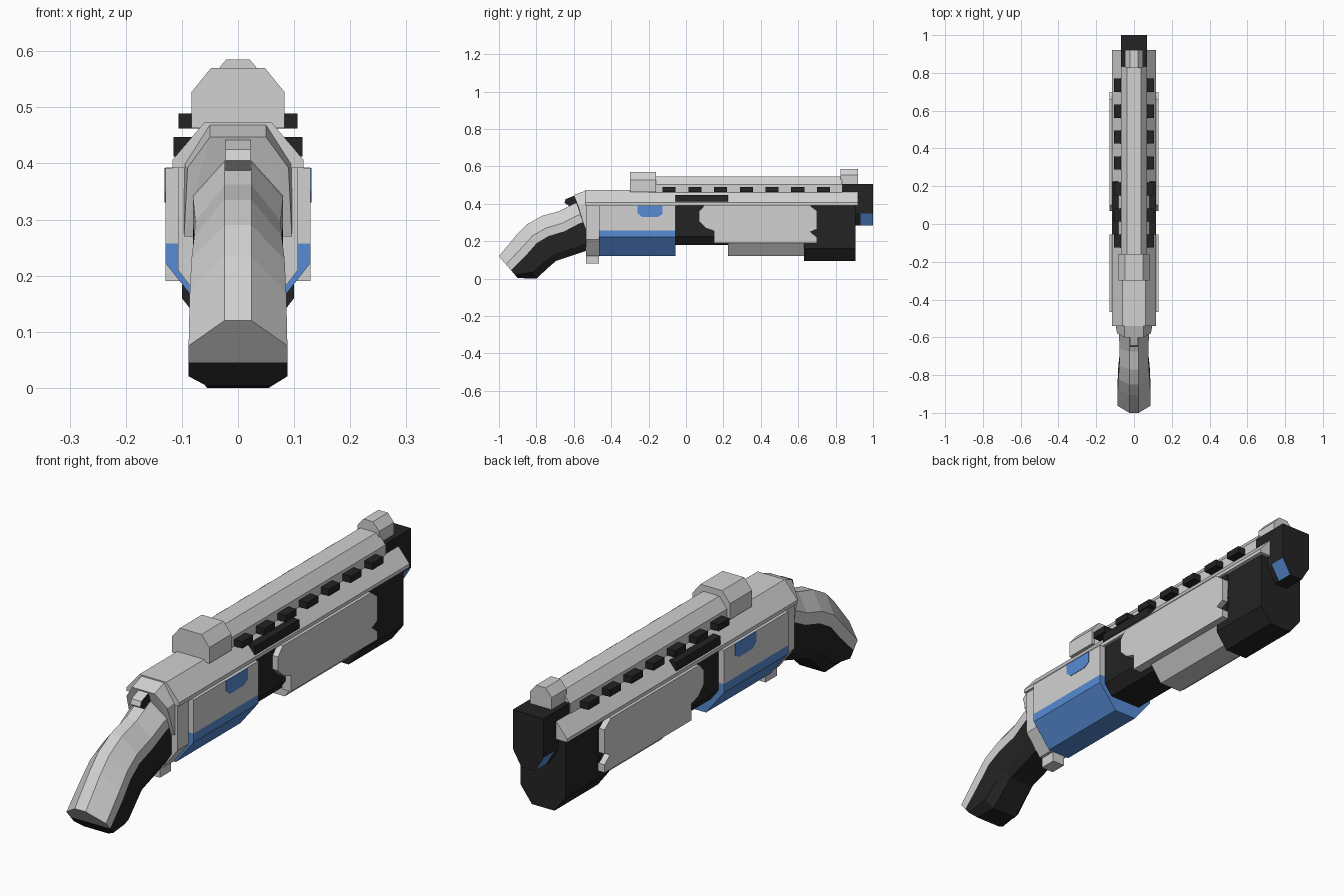
import bpy, bmesh

if "Cube" in bpy.data.objects:
    bpy.data.objects.remove(bpy.data.objects["Cube"])


def material(name, rgb):
    m = bpy.data.materials.new(name)
    m.diffuse_color = (*rgb, 1)
    m.use_nodes = True
    m.node_tree.nodes["Principled BSDF"].inputs["Base Color"].default_value = m.diffuse_color
    return m


GREY = material("light grey", (0.64, 0.64, 0.64))
BLACK = material("soft black", (0.017, 0.017, 0.017))
BLUE = material("blue", (0.095, 0.26, 0.66))


def finish(name, bm, mats, rule=None):
    bmesh.ops.recalc_face_normals(bm, faces=bm.faces)
    bm.normal_update()
    if rule:
        for f in bm.faces:
            f.material_index = rule(f)
    me = bpy.data.meshes.new(name)
    bm.to_mesh(me)
    bm.free()
    for m in mats:
        me.materials.append(m)
    ob = bpy.data.objects.new(name, me)
    bpy.context.collection.objects.link(ob)
    return ob


def extrude(name, pts, vec, mats, rule=None):
    """Extrude a flat polygon of 3D points along vec."""
    bm = bmesh.new()
    face = bm.faces.new([bm.verts.new(p) for p in pts])
    new = bmesh.ops.extrude_face_region(bm, geom=[face])["geom"]
    bmesh.ops.translate(bm, vec=vec, verts=[v for v in new if isinstance(v, bmesh.types.BMVert)])
    return finish(name, bm, mats, rule)


def prism(name, half, y0, y1, mats, rule=None):
    """Symmetric x/z section (right half given) run along y."""
    full = half + [(-x, z) for x, z in reversed(half)]
    return extrude(name, [(x, y0, z) for x, z in full], (0, y1 - y0, 0), mats, rule)


def plate(name, outline, x0, x1, mats):
    """y/z outline as a plate on both sides."""
    for side, s in (("right", 1), ("left", -1)):
        extrude(f"{name}_{side}", [(s * x0, y, z) for y, z in outline], (s * (x1 - x0), 0, 0), mats)


def rect(y0, y1, z0, z1):
    return [(y0, z0), (y1, z0), (y1, z1), (y0, z1)]


# Upper body: slide, raised rib, sights
prism("slide", [(0.117, 0.392), (0.117, 0.406), (0.06, 0.473)], -0.54, 0.92, [GREY])
prism("rib", [(0.07, 0.46), (0.07, 0.502), (0.036, 0.545)], -0.2, 0.835, [GREY])
prism("rear_sight", [(0.083, 0.463), (0.083, 0.527), (0.048, 0.57)], -0.3, -0.16, [GREY])
prism("front_sight", [(0.048, 0.5), (0.048, 0.553), (0.021, 0.585)], 0.825, 0.92, [GREY])

# Row of vents and the port bar
for i in range(7):
    y = -0.125 + 0.1375 * i
    plate(f"vent_{i + 1}", rect(y, y + 0.07, 0.462, 0.489), 0.06, 0.106, [BLACK])
plate("port_bar", rect(-0.055, 0.225, 0.412, 0.447), 0.05, 0.115, [BLACK])

# Receiver: grey shell above, blue keel below, grey frame behind
prism("receiver_shell", [(0.129, 0.257), (0.129, 0.392)], -0.465, -0.055, [GREY])
prism("receiver_keel", [(0.05, 0.122), (0.129, 0.222), (0.129, 0.257)], -0.465, -0.055, [BLUE])
prism("rear_frame", [(0.04, 0.122), (0.107, 0.21), (0.107, 0.393)], -0.535, -0.465, [GREY])
prism("trigger_stub", [(0.028, 0.08), (0.028, 0.13)], -0.535, -0.465, [GREY])
plate("receiver_window", [(-0.26, 0.392), (-0.26, 0.35), (-0.235, 0.33), (-0.15, 0.33),
                          (-0.125, 0.345), (-0.125, 0.392)], 0.127, 0.131, [BLUE])

# Sloped collar joining the receiver to the grip
bm = bmesh.new()
for x, y, z in [(0.05, -0.53, 0.472), (0.096, -0.53, 0.4), (0.096, -0.53, 0.27),
                (0.05, -0.6, 0.447), (0.09, -0.578, 0.392), (0.096, -0.54, 0.27)]:
    for s in (1, -1):
        bm.verts.new((s * x, y, z))
bmesh.ops.convex_hull(bm, input=bm.verts)
finish("collar", bm, [GREY])

# Hammer: black sides, grey rear
extrude("hammer", [(-0.022, y, z) for y, z in [(-0.58, 0.38), (-0.62, 0.385), (-0.65, 0.405),
                                               (-0.643, 0.425), (-0.6, 0.442), (-0.58, 0.44)]],
        (0.044, 0, 0), [BLACK, GREY], lambda f: int(abs(f.normal.x) < 0.5))

# Grip: lofted rings (top y, z, bottom y, z, half width, split between grey and black)
stations = [(-1.0, 0.12, -0.9, 0.003, 0.088, 0.64),
            (-0.905, 0.235, -0.8, 0.0, 0.086, 0.47),
            (-0.85, 0.29, -0.735, 0.06, 0.083, 0.44),
            (-0.77, 0.335, -0.695, 0.095, 0.078, 0.45),
            (-0.675, 0.362, -0.62, 0.12, 0.076, 0.45),
            (-0.6, 0.4, -0.53, 0.15, 0.08, 0.42),
            (-0.53, 0.42, -0.5, 0.16, 0.08, 0.42)]
bm = bmesh.new()
rings = []
for ty, tz, by, bz, w, split in stations:
    half = [(0.024, 0), (w, split * 0.6), (w, split), (w, 0.85), (0.055, 1)]
    ring = half + [(-x, f) for x, f in reversed(half)]
    rings.append([bm.verts.new((x, ty + (by - ty) * f, tz + (bz - tz) * f)) for x, f in ring])
dark = set()
for a, b in zip(rings, rings[1:]):
    for i in range(10):
        j = (i + 1) % 10
        f = bm.faces.new((a[i], a[j], b[j], b[i]))
        if 2 <= i <= 6:
            dark.add(f)
for r in (rings[0], rings[-1]):
    for i in range(4):
        f = bm.faces.new((r[i], r[i + 1], r[8 - i], r[9 - i]))
        if i >= 2:
            dark.add(f)
finish("grip", bm, [GREY, BLACK], lambda f: int(f in dark))

# Fore-end: black core, front lug, lower tube cover, side panels
prism("fore_core", [(0.07, 0.18), (0.105, 0.225), (0.105, 0.395)], -0.06, 0.7, [BLACK])
prism("front_lug", [(0.05, 0.095), (0.1, 0.16), (0.1, 0.395)], 0.63, 0.905, [BLACK])
prism("lower_cover", [(0.05, 0.122), (0.1, 0.19), (0.1, 0.2)], 0.225, 0.64, [GREY])
plate("side_panel", [(0.1, 0.393), (0.66, 0.393), (0.7, 0.362), (0.7, 0.265), (0.665, 0.25),
                     (0.7, 0.222), (0.7, 0.19), (0.15, 0.19), (0.15, 0.255), (0.105, 0.27),
                     (0.07, 0.305), (0.07, 0.36)], 0.09, 0.129, [GREY])

# Muzzle: black block with blue lower bevels at the tip
section = [(0.03, 0.285), (0.068, 0.348), (0.068, 0.505)]
prism("muzzle_base", section, 0.83, 0.932, [BLACK])
prism("muzzle_tip", section, 0.932, 1.0, [BLACK, BLUE],
      lambda f: int(f.normal.z < -0.2 and abs(f.normal.x) > 0.3))
